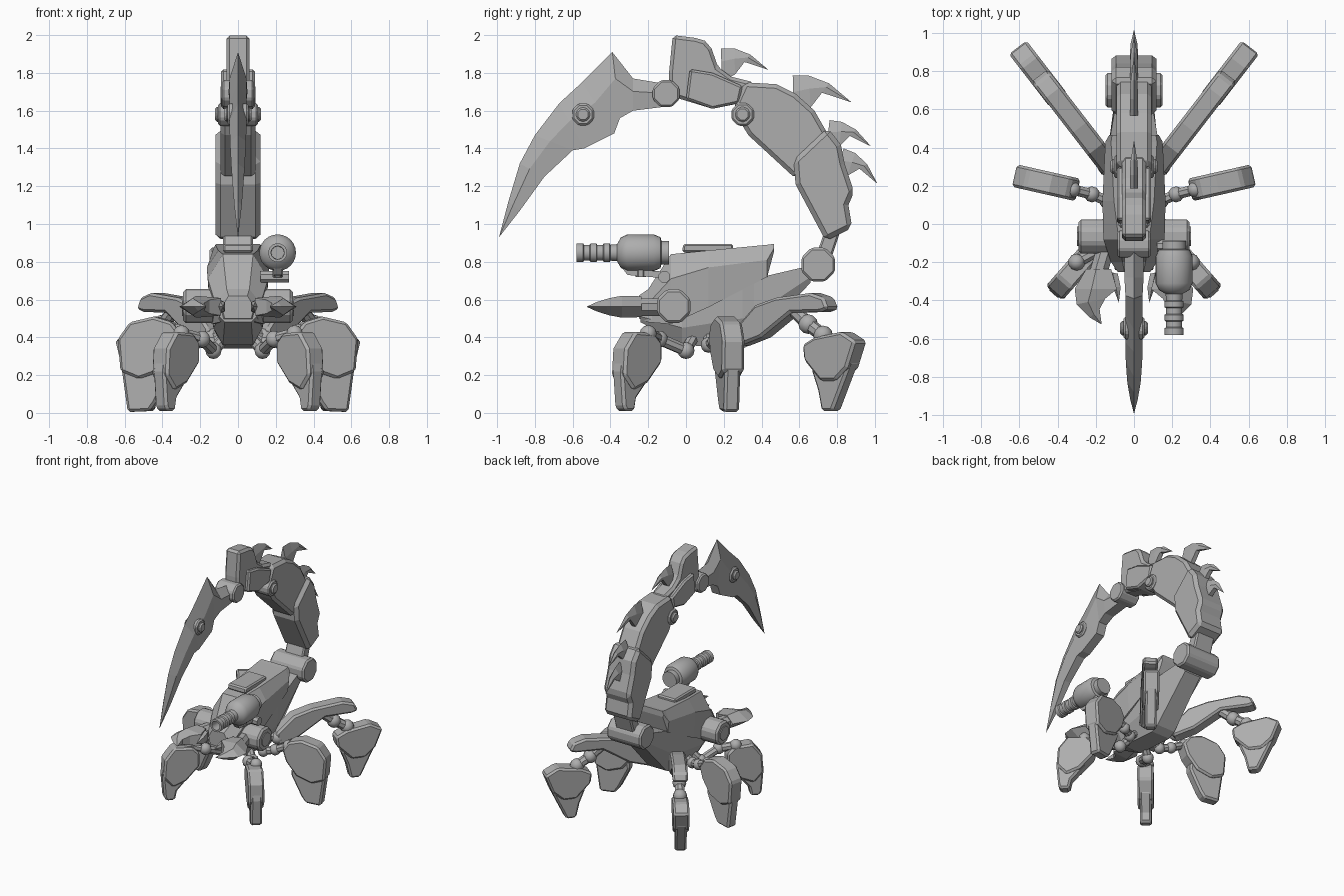
import bpy, bmesh, math
from mathutils import Vector, Matrix

if "Cube" in bpy.data.objects:
    bpy.data.objects.remove(bpy.data.objects["Cube"])

grey = bpy.data.materials.new("plain_grey")
grey.diffuse_color = (0.42, 0.42, 0.42, 1)
grey.use_nodes = True
grey.node_tree.nodes["Principled BSDF"].inputs["Base Color"].default_value = grey.diffuse_color


def finish(name, bm, mirror=False, bevel=0.0, smooth=False):
    bmesh.ops.remove_doubles(bm, verts=bm.verts, dist=0.0005)
    bmesh.ops.recalc_face_normals(bm, faces=bm.faces)
    me = bpy.data.meshes.new(name)
    bm.to_mesh(me)
    bm.free()
    me.materials.append(grey)
    ob = bpy.data.objects.new(name, me)
    bpy.context.collection.objects.link(ob)
    if bevel:
        b = ob.modifiers.new("bevel", 'BEVEL')
        b.width, b.segments = bevel, 1
        b.limit_method, b.angle_limit = 'ANGLE', math.radians(35)
    if mirror:
        ob.modifiers.new("mirror", 'MIRROR')
    if smooth:
        bpy.context.view_layer.objects.active = ob
        ob.select_set(True)
        bpy.ops.object.shade_smooth_by_angle(angle=math.radians(35))
        ob.select_set(False)
    return ob


def loft(name, rings, **kw):
    """Skin a row of equal rings and cap both ends."""
    bm = bmesh.new()
    rows = [[bm.verts.new(p) for p in r] for r in rings]
    n = len(rows[0])
    for a, b in zip(rows, rows[1:]):
        for i in range(n):
            bm.faces.new((a[i], a[(i + 1) % n], b[(i + 1) % n], b[i]))
    bm.faces.new(rows[0])
    bm.faces.new(rows[-1])
    return finish(name, bm, **kw)


def plate(name, pts, hw, mat=Matrix(), **kw):
    """Side outline (y, z) given a width in x."""
    return loft(name, [[mat @ Vector((s * hw, y, z)) for y, z in pts] for s in (-1, 1)], **kw)


def blade(name, stations, mat=Matrix(), **kw):
    """Stations: sharp edge point, back edge point, half width."""
    rings = []
    for o, i, w in stations:
        o, i = Vector(o), Vector(i)
        m = o.lerp(i, 0.4)
        rings.append([mat @ Vector(p) for p in ((0, *o), (w, *m), (w * .8, *i), (-w * .8, *i), (-w, *m))])
    return loft(name, rings, **kw)


def rod(name, a, b, r, sides=8, r2=None, **kw):
    a, b = Vector(a), Vector(b)
    rot = (b - a).to_track_quat('Z', 'Y').to_matrix()
    ring = [rot @ Vector((math.cos(t), math.sin(t), 0))
            for t in [math.tau * (k + .5) / sides for k in range(sides)]]
    r2 = r if r2 is None else r2
    return loft(name, [[a + v * r for v in ring], [b + v * r2 for v in ring]], **kw)


def pivot(name, y, z, r, w):
    rod(name, (-w, y, z), (w, y, z), r, bevel=0.01)


# ---- Tail: stinger, hood, armour segments
blade("stinger", [
    ((-.99, .93), (-.989, .931), .001), ((-.94, 1.12), (-.88, 1.07), .02),
    ((-.88, 1.32), (-.75, 1.25), .035), ((-.80, 1.47), (-.60, 1.39), .043),
    ((-.67, 1.64), (-.54, 1.40), .045), ((-.55, 1.75), (-.38, 1.48), .045),
    ((-.39, 1.91), (-.35, 1.56), .045), ((-.28, 1.77), (-.28, 1.60), .05),
    ((-.10, 1.74), (-.12, 1.62), .05)])
pivot("stinger_pivot", -.545, 1.58, .063, .055)
pivot("stinger_pivot_cap", -.545, 1.58, .04, .072)
pivot("stinger_joint", -.105, 1.69, .077, .085)
plate("tail_hood", [(-.07, 2.0), (.05, 1.985), (.10, 1.97), (.135, 1.93), (.17, 1.83), (.24, 1.78),
                    (.36, 1.75), (.36, 1.66), (.24, 1.63), (.14, 1.61), (-.09, 1.68), (-.09, 1.80)],
      .062, bevel=.018)
plate("tail_hood_cheeks", [(.02, 1.82), (.14, 1.80), (.30, 1.73), (.28, 1.64), (.14, 1.61), (.0, 1.66)],
      .09, bevel=.012)
plate("tail_upper_segment", [(.31, 1.75), (.48, 1.74), (.58, 1.69), (.68, 1.60), (.76, 1.46),
                             (.74, 1.34), (.58, 1.24), (.33, 1.47), (.30, 1.52), (.25, 1.62)],
      .092, bevel=.022)
pivot("tail_pivot", .30, 1.58, .065, .105)
pivot("tail_pivot_cap", .30, 1.58, .042, .122)
plate("tail_lower_segment", [(.75, 1.51), (.82, 1.42), (.84, 1.32), (.89, 1.17), (.86, 1.10),
                             (.88, .98), (.74, .91), (.58, 1.21), (.57, 1.34)], .118, bevel=.025)
plate("tail_neck", [(.73, .95), (.82, .97), (.77, .82), (.67, .78)], .08, bevel=.01)
rod("tail_base_joint", (-.15, .70, .785), (.15, .70, .785), .097, bevel=.012)

# ---- Curved spines on the tail
for k, (y, z, s, tilt) in enumerate([(.185, 1.93, .25, 0), (.565, 1.785, .31, 0),
                                     (.76, 1.55, .235, -8), (.835, 1.40, .235, -22)]):
    mat = (Matrix.Translation((0, y, z)) @ Matrix.Rotation(math.radians(tilt), 4, 'X')
           @ Matrix.Diagonal((1, s, s, 1)))
    blade(f"tail_spine_{k + 1}", [((0, 0), (.02, -.7), .02), ((.28, .0), (.30, -.55), .022),
                                  ((.62, -.13), (.5, -.29), .018), ((1, -.45), (.99, -.45), .001)], mat)


# ---- Body shell and hull: six-sided sections along y
def body(name, rows, **kw):
    loft(name, [[(wb, y, zb), (wm, y, zm), (wt, y, zt), (-wt, y, zt), (-wm, y, zm), (-wb, y, zb)]
                for y, zb, zm, zt, wb, wm, wt in rows], **kw)


body("body_shell", [(-.25, .50, .56, .62, .07, .085, .05), (-.20, .48, .58, .655, .10, .12, .06),
                    (-.08, .47, .71, .84, .14, .16, .08), (.12, .56, .77, .86, .15, .165, .105),
                    (.43, .72, .81, .89, .14, .15, .12), (.465, .85, .87, .895, .12, .13, .115)])
body("lower_hull", [(-.24, .48, .51, .55, .07, .10, .08), (-.02, .36, .45, .60, .08, .13, .14),
                    (.30, .34, .50, .69, .08, .14, .145), (.36, .37, .52, .71, .08, .13, .14),
                    (.66, .69, .72, .78, .07, .10, .09)])
plate("top_hatch", [(-.02, .85), (-.015, .895), (.25, .895), (.25, .85)], .08, bevel=.01)
rod("shoulder", (.12, -.065, .565), (.29, -.065, .565), .097, mirror=True, bevel=.014)
rod("shoulder_cap", (.28, -.065, .565), (.297, -.065, .565), .055, mirror=True)

# ---- Front pincers: blades laid flat
flat = Matrix(((0, 1, 0, 0), (0, 0, 1, 0), (1, 0, 0, .562), (0, 0, 0, 1)))
blade("pincer_outer", [((.25, -.235), (.12, -.235), .055), ((.31, -.34), (.09, -.34), .058),
                       ((.30, -.42), (.15, -.39), .045), ((.23, -.49), (.18, -.445), .025),
                       ((.17, -.525), (.169, -.524), .001)], flat, mirror=True)
blade("pincer_inner", [((.13, -.25), (.085, -.26), .04), ((.11, -.33), (.07, -.33), .03),
                       ((.08, -.41), (.079, -.41), .001)], flat, mirror=True)
rod("pincer_arm", (.14, -.10, .56), (.19, -.27, .56), .05, mirror=True)

# ---- Cannon turned around the y axis, with mount
profile = [(-.50, .001), (-.50, .033), (-.58, .035), (-.58, .05), (-.545, .05), (-.54, .042),
           (-.51, .042), (-.505, .05), (-.475, .05), (-.47, .042), (-.44, .042), (-.435, .05),
           (-.405, .05), (-.40, .042), (-.365, .045), (-.345, .08), (-.31, .097), (-.17, .097),
           (-.135, .082), (-.13, .062), (-.09, .062), (-.09, .001)]
loft("cannon", [[(.21 + r * math.cos(t), y, .848 + r * math.sin(t))
                 for t in [math.tau * k / 24 for k in range(24)]] for y, r in profile], smooth=True)
mount = Matrix.Translation((.21, 0, 0))
plate("cannon_bracket", [(-.34, .77), (-.31, .73), (-.14, .715), (-.11, .735), (-.14, .75), (-.29, .76)],
      .022, mount)
rod("cannon_pin", (.12, -.115, .72), (.27, -.115, .72), .033)
rod("cannon_stem", (.21, -.24, .72), (.21, -.24, .78), .03)


# ---- Legs: outlines (r, z) in the vertical plane of each leg
def leg_frame(x, y, dx, dy):
    return Matrix.Translation((x, y, 0)) @ Matrix.Rotation(math.atan2(-dx, dy), 4, 'Z')


def leg_part(name, frame, pts, hw):
    plate(name, pts, hw, frame, mirror=True, bevel=.014)


def chain(name, pts, r):
    for k, (a, b) in enumerate(zip(pts, pts[1:])):
        rod(f"{name}_link_{k + 1}", a, b, r * .7, mirror=True)
    for k, p in enumerate(pts[1:]):
        bm = bmesh.new()
        bmesh.ops.create_uvsphere(bm, u_segments=10, v_segments=6, radius=r,
                                  matrix=Matrix.Translation(p))
        finish(f"{name}_ball_{k + 1}", bm, mirror=True, smooth=True)


front = leg_frame(.24, -.16, .66, -.75)
leg_part("front_leg_armour", front, [(.0, .37), (.05, .42), (.19, .43), (.26, .34), (.27, .20),
                                     (.20, .12), (.10, .16), (.0, .27)], .058)
leg_part("front_foot", front, [(.08, .32), (.25, .33), (.275, .22), (.26, .04), (.245, .01),
                               (.18, .01), (.165, .08), (.06, .2)], .042)
chain("front_hip", [(.05, .05, .42), (.13, .0, .33), (.19, -.14, .39), (.30, -.20, .42)], .045)

middle = leg_frame(.28, .175, .97, .22)
leg_part("middle_leg_armour", middle, [(.01, .41), (.06, .48), (.16, .51), (.29, .48), (.355, .39),
                                       (.34, .22), (.24, .18), (.12, .22), (.04, .32)], .06)
leg_part("middle_foot", middle, [(.10, .40), (.32, .40), (.34, .25), (.305, .005), (.185, .01),
                                 (.15, .06), (.07, .22)], .042)
chain("middle_hip", [(.05, .12, .42), (.14, .12, .36), (.22, .155, .38), (.32, .18, .43)], .042)

rear = leg_frame(.15, .33, .61, .79)
leg_part("rear_thigh", rear, [(-.05, .45), (.08, .57), (.22, .61), (.45, .635), (.54, .61), (.57, .55),
                              (.52, .535), (.32, .53), (.12, .40), (-.04, .35)], .055)
leg_part("rear_shin", rear, [(.40, .36), (.48, .40), (.63, .425), (.66, .43), (.755, .38), (.70, .24),
                             (.62, .17), (.52, .17), (.41, .28)], .058)
leg_part("rear_foot", rear, [(.46, .33), (.70, .34), (.71, .26), (.59, .01), (.515, .01),
                             (.49, .12), (.45, .22)], .042)
chain("rear_knee", [rear @ Vector(p) for p in ((0, .30, .55), (0, .40, .47), (0, .50, .41))], .052)
chain("rear_hip", [(.06, .25, .42), (.14, .30, .40)], .05)
